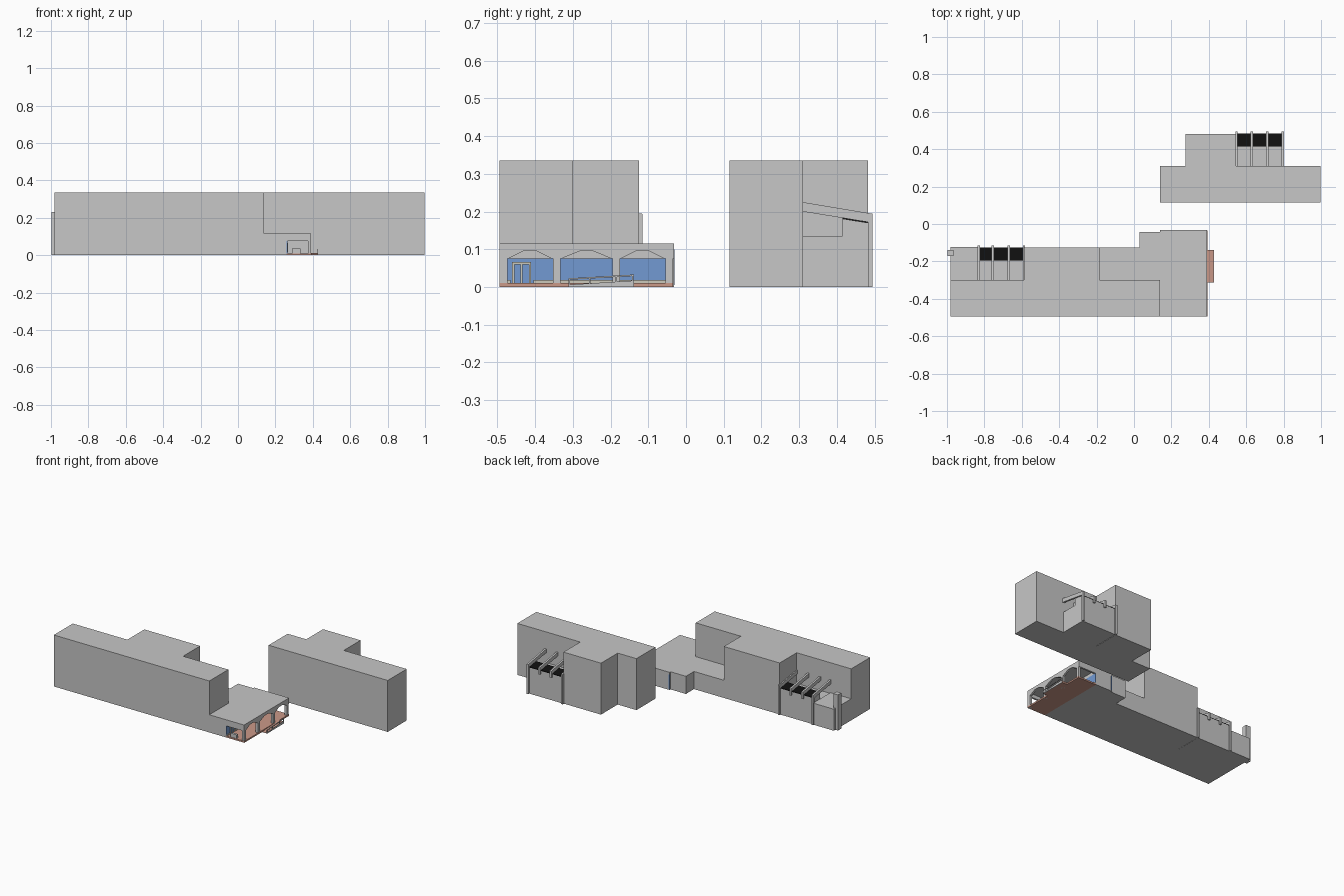
import bpy, bmesh

def material(name, rgb):
    m = bpy.data.materials.new(name)
    m.diffuse_color = (*rgb, 1)
    return m

GREY = material("concrete grey", (0.57, 0.57, 0.57))
BLUE = material("glass blue", (0.17, 0.32, 0.65))
SALMON = material("paving salmon", (0.60, 0.32, 0.25))
BLACK = material("panel black", (0.005, 0.005, 0.005))
BEIGE = material("frame beige", (0.60, 0.58, 0.50))

def prism(name, pts, axis, a, b, mat):
    """Extrude a 2D outline along x (pts = y,z) or z (pts = x,y)."""
    place = (lambda p, t: (t, p[0], p[1])) if axis == "x" else (lambda p, t: (p[0], p[1], t))
    bm = bmesh.new()
    lo = [bm.verts.new(place(p, a)) for p in pts]
    hi = [bm.verts.new(place(p, b)) for p in pts]
    bm.faces.new(lo)
    bm.faces.new(hi)
    n = len(pts)
    for i in range(n):
        j = (i + 1) % n
        bm.faces.new((lo[i], lo[j], hi[j], hi[i]))
    bmesh.ops.recalc_face_normals(bm, faces=bm.faces)
    me = bpy.data.meshes.new(name)
    bm.to_mesh(me)
    bm.free()
    me.materials.append(mat)
    ob = bpy.data.objects.new(name, me)
    bpy.context.collection.objects.link(ob)
    return ob

def box(name, x0, x1, y0, y1, z0, z1, mat=GREY):
    return prism(name, [(x0, y0), (x1, y0), (x1, y1), (x0, y1)], "z", z0, z1, mat)

H, LOW = 0.335, 0.115

# tall blocks: one stepped plan each
prism("front_building", [(-0.98, -0.495), (0.14, -0.495), (0.14, -0.30), (-0.185, -0.30),
                         (-0.185, -0.125), (-0.587, -0.125), (-0.587, -0.30), (-0.98, -0.30)],
      "z", 0, H, GREY)
prism("rear_building", [(0.14, 0.115), (0.998, 0.115), (0.998, 0.31), (0.545, 0.31),
                        (0.545, 0.482), (0.275, 0.482), (0.275, 0.31), (0.14, 0.31)],
      "z", 0, H, GREY)

# lean-to with sloping beams and dark panels, one on each building
def lean_to(prefix, xs, dy):
    def pr(part, pts, a, b, mat=GREY):
        prism(prefix + part, [(y + dy, z) for y, z in pts], "x", a, b, mat)
    x0, x1 = xs[0], xs[-1]
    pr("_base", [(0.31, 0), (0.484, 0), (0.484, 0.170), (0.415, 0.181),
                 (0.415, 0.135), (0.31, 0.135)], x0, x1)
    for i in range(len(xs) - 1):
        pr("_dark_panel", [(0.415, 0.181), (0.484, 0.170), (0.484, 0.174), (0.415, 0.185)],
           xs[i] + 0.006, xs[i + 1] - 0.006, BLACK)
    for i, x in enumerate(xs):
        foot = 0 if i in (0, len(xs) - 1) else 0.15
        pr("_beam", [(0.31, 0.20), (0.483, 0.172), (0.483, foot), (0.495, foot),
                     (0.495, 0.194), (0.31, 0.225)], x - 0.006, x + 0.006)

lean_to("rear_lean_to", [0.548, 0.63, 0.712, 0.795], 0)
lean_to("front_lean_to", [-0.83, -0.755, -0.67, -0.588], -0.61)

# low side block and free corner pillar
box("side_block", -0.98, -0.83, -0.30, -0.122, 0, 0.14)
box("corner_pillar", -0.998, -0.965, -0.172, -0.138, 0, 0.232)

# low wing
box("wing_link", -0.185, 0.03, -0.30, -0.125, 0, LOW)
box("wing_middle", 0.03, 0.14, -0.30, -0.042, 0, LOW)
box("wing_end", 0.14, 0.26, -0.495, -0.032, 0, LOW)
box("rear_glass_strip", 0.139, 0.146, -0.036, -0.031, 0.005, 0.10, BLUE)

# entrance porch: roof, end lintels, floor
box("porch_roof", 0.26, 0.39, -0.495, -0.032, 0.098, LOW)
for y in (-0.495, -0.044):
    box("porch_lintel", 0.26, 0.378, y, y + 0.012, 0.075, 0.098)
box("porch_floor", 0.26, 0.392, -0.495, -0.034, 0, 0.010, SALMON)
box("porch_end_block", 0.29, 0.335, -0.492, -0.477, 0.010, 0.035)

# columns and arched fascia
cols = [-0.484, -0.343, -0.185, -0.045]
for y in cols:
    box("porch_column", 0.374, 0.390, y - 0.010, y + 0.010, 0, 0.098)
fascia = [(-0.495, 0.098), (-0.495, 0.075)]
for a, b in zip(cols, cols[1:]):
    m = (a + b) / 2
    fascia += [(a + 0.012, 0.075), (m - 0.018, 0.095), (m + 0.018, 0.095), (b - 0.012, 0.075)]
fascia += [(-0.032, 0.075), (-0.032, 0.098)]
prism("arched_fascia", fascia, "x", 0.378, 0.390, GREY)

# glazed wall with sill and double door
box("glass_wall", 0.258, 0.264, -0.493, -0.034, 0.010, 0.075, BLUE)
for y0, y1 in ((-0.405, -0.034), (-0.493, -0.465)):
    box("window_sill", 0.262, 0.268, y0, y1, 0.010, 0.018, BEIGE)
for y in (-0.458, -0.436, -0.414):
    box("door_stile", 0.262, 0.268, y - 0.003, y + 0.003, 0.010, 0.066, BEIGE)
box("door_head", 0.262, 0.268, -0.461, -0.411, 0.060, 0.066, BEIGE)

# access ramp with kerb and handrail
prism("ramp", [(-0.312, 0), (-0.138, 0), (-0.138, 0.011), (-0.312, 0.002)], "x", 0.39, 0.428, SALMON)
prism("ramp_kerb", [(-0.312, 0), (-0.138, 0), (-0.138, 0.017), (-0.312, 0.006)],
      "x", 0.425, 0.429, GREY)
prism("ramp_handrail", [(-0.312, 0.019), (-0.138, 0.029), (-0.138, 0.033), (-0.312, 0.023)],
      "x", 0.425, 0.429, GREY)
for y in (-0.310, -0.255, -0.185, -0.141):
    box("ramp_rail_post", 0.425, 0.429, y - 0.002, y + 0.002, 0,
        0.021 + (y + 0.312) * 0.057)
